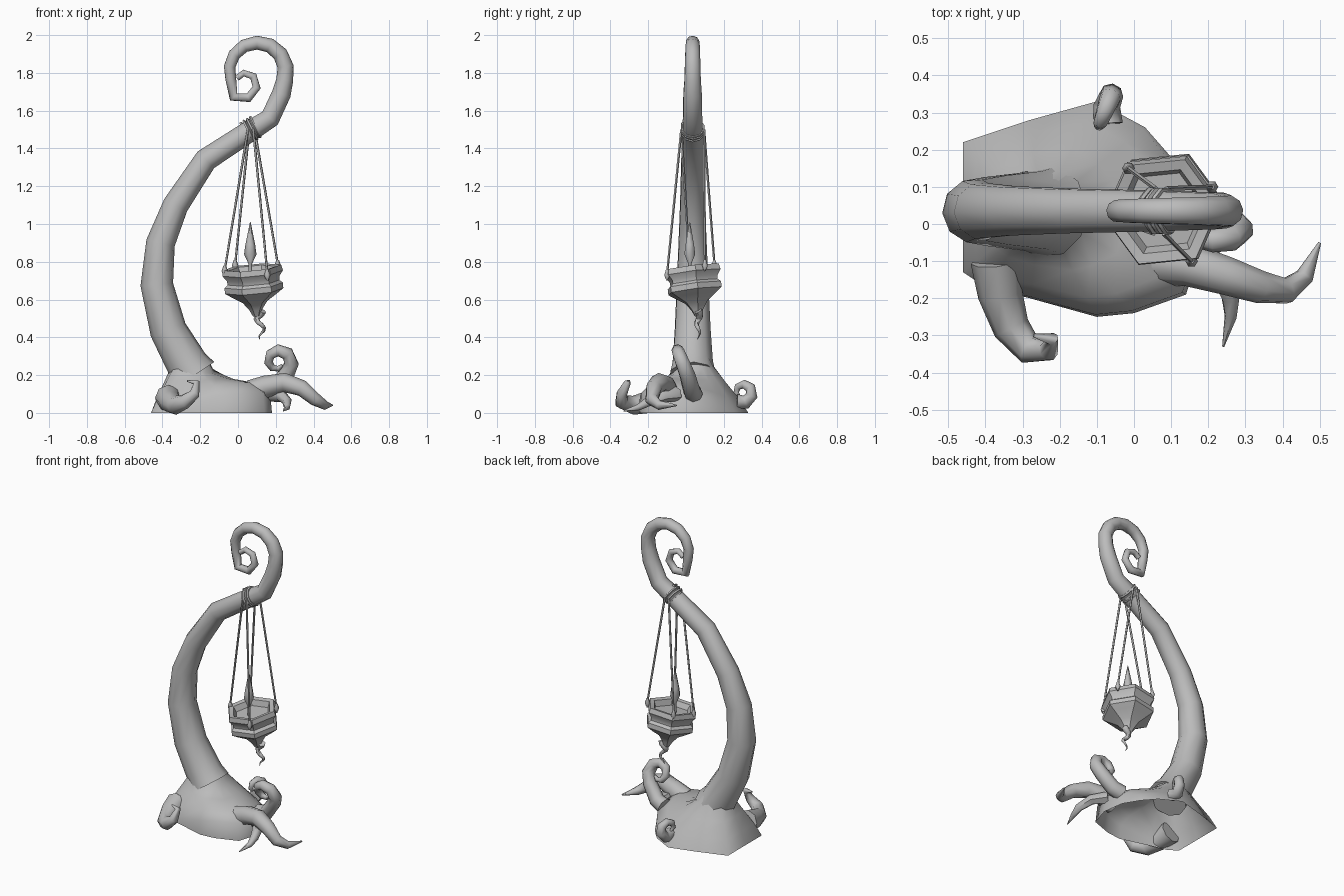
import bpy, bmesh, math
from mathutils import Vector, Matrix, Euler

cube = bpy.data.objects.get("Cube")
if cube:
    bpy.data.objects.remove(cube, do_unlink=True)

GREY = (0.5, 0.5, 0.5, 1)
mat = bpy.data.materials.new("plain grey")
mat.use_nodes = True
mat.diffuse_color = GREY
mat.node_tree.nodes["Principled BSDF"].inputs["Base Color"].default_value = GREY

RIGHT, BACK, UP = Vector((1, 0, 0)), Vector((0, 1, 0)), Vector((0, 0, 1))
DEPTH = BACK * .035


def finish(name, bm, angle=60):
    """Turn a bmesh into a shaded, coloured object."""
    mesh = bpy.data.meshes.new(name)
    bm.to_mesh(mesh)
    bm.free()
    mesh.materials.append(mat)
    part = bpy.data.objects.new(name, mesh)
    bpy.context.collection.objects.link(part)
    bpy.ops.object.select_all(action="DESELECT")
    part.select_set(True)
    bpy.context.view_layer.objects.active = part
    bpy.ops.object.shade_smooth_by_angle(angle=math.radians(angle))
    return part


def skin(bm, rings):
    """Join neighbouring rings with quads."""
    for lower, upper in zip(rings, rings[1:]):
        for i in range(len(lower)):
            bm.faces.new((lower[i - 1], lower[i], upper[i], upper[i - 1]))


def cap(bm, rings):
    """Close both ends of a row of rings."""
    bm.faces.new(rings[0])
    bm.faces.new(rings[-1])
    bmesh.ops.recalc_face_normals(bm, faces=bm.faces)


def around(radius, sides, across, along, turn=0):
    """Points of a regular polygon in the plane of two directions."""
    angles = [math.tau * k / sides + turn for k in range(sides)]
    return [radius * (math.cos(a) * across + math.sin(a) * along) for a in angles]


def taper(start, end, power=1):
    """Radius rule running from start to end."""
    return lambda t: end + (start - end) * (1 - t) ** power


def tube(name, path, radii, sides=8):
    """Sweep a round section along a path, radii being a list or a rule."""
    bm = bmesh.new()
    path = [Vector(p) for p in path]
    last = len(path) - 1
    if callable(radii):
        radii = [radii(i / last) for i in range(last + 1)]
    rings, across, previous = [], None, None
    for i, point in enumerate(path):
        tangent = (path[min(i + 1, last)] - path[max(i - 1, 0)]).normalized()
        if across is None:
            across = tangent.orthogonal().normalized()
        else:
            across = previous.rotation_difference(tangent) @ across
        previous = tangent
        section = around(radii[i], sides, across, tangent.cross(across))
        rings.append([bm.verts.new(point + offset) for offset in section])
    skin(bm, rings)
    cap(bm, rings)
    return finish(name, bm)


def lathe(name, profile, sides, turn=0, angle=30):
    """Revolve (radius, height) points about the upright axis."""
    bm = bmesh.new()
    rings = [[bm.verts.new(offset + UP * height)
              for offset in around(radius, sides, RIGHT, BACK, turn)]
             for radius, height in profile]
    skin(bm, rings)
    cap(bm, rings)
    return finish(name, bm, angle)


def curl(centre, across, along, start_radius, end_radius, start_turn, turns, steps):
    """Points of a spiral, with angles given in whole turns."""
    points = []
    for i in range(steps + 1):
        t = i / steps
        angle = math.tau * (start_turn + turns * t)
        radius = start_radius + (end_radius - start_radius) * t
        points.append(Vector(centre) + radius * (math.cos(angle) * across + math.sin(angle) * along))
    return points


# Mound: open underside, a plateau at the front and right, a slope at the back and left
outline = [(-.46, -.13), (-.4, -.17), (-.28, -.2), (-.1, -.25), (0, -.24), (.14, -.19), (.18, -.06),
           (.16, .08), (.1, .18), (.03, .26), (-.1, .33), (-.28, .28), (-.46, .22), (-.46, .04)]
collar = Vector((-.25, .04, 0))
bm = bmesh.new()
rings = []
# Each step: blend towards the trunk, height on the slope, height on the plateau
for blend, slope, plateau in ((0, 0, 0), (.03, .01, .11), (.25, .08, .16),
                              (.6, .17, .18), (.9, .25, .21), (1, .29, .29)):
    ring = []
    for x, y in outline:
        edge = Vector((x, y, 0))
        neck = collar + (edge - collar).normalized() * .09
        steepness = min(1, max(0, .5 + 2 * (x - y)))
        point = edge.lerp(neck, blend)
        point.z = slope + (plateau - slope) * steepness
        ring.append(bm.verts.new(point))
    rings.append(ring)
skin(bm, rings)
finish("mound", bm, angle=75)

# Curved trunk ending in a spiral hook
stem = [(-.23, .2), (-.27, .26), (-.37, .44), (-.43, .68), (-.41, .9),
        (-.33, 1.1), (-.17, 1.34), (.06, 1.49), (.17, 1.56), (.23, 1.69)]
stem_path = [RIGHT * x + DEPTH + UP * z for x, z in stem]
hook_path = curl(RIGHT * .1 + DEPTH + UP * 1.81, RIGHT, UP, .155, .145, -.05, .6, 8)
hook_path += curl(RIGHT * .03 + DEPTH + UP * 1.745, RIGHT, UP, .09, .045, .65, .75, 5)
stem_rule, hook_rule = taper(.125, .05, 2), taper(.045, .014)
trunk_radii = [stem_rule(i / len(stem_path)) for i in range(len(stem_path))]
trunk_radii += [hook_rule(i / len(hook_path)) for i in range(len(hook_path))]
tube("trunk", stem_path + hook_path, trunk_radii, sides=10)

# Roots
tube("long_root", [(.07, -.1, .11), (.15, -.11, .14), (.25, -.14, .16), (.34, -.17, .13),
                   (.41, -.18, .07), (.46, -.14, .04), (.5, -.05, .04)], taper(.065, .004, .6))
tube("spike_root", [(.16, -.05, .1), (.23, -.12, .09), (.26, -.2, .06), (.26, -.25, .03),
                    (.24, -.33, .01)], taper(.04, .003, .7), sides=6)
tube("front_root", [(-.37, -.1, .08), (-.36, -.19, .06), (-.33, -.28, .04), (-.28, -.34, .06),
                    (-.23, -.34, .1), (-.22, -.31, .16), (-.27, -.3, .17)], taper(.07, .005, .9))
tube("curled_root", [(.13, .04, .1), (.19, .03, .12)]
     + curl((.21, -.02, .27), RIGHT, UP - BACK * .4, .08, .03, -.15, 1.05, 8), taper(.05, .008, .8))
tube("back_root", [(-.07, .27, .06)]
     + curl((-.08, .3, .11), BACK + RIGHT * .4, UP, .055, .03, -.2, .85, 6), taper(.04, .008, .8))

# Hexagonal bowl, tilted as it hangs
rim = [(.11, .02), (.125, .055), (.155, .06), (.162, .03)]
waist = [(.14, 0), (.138, -.02), (.156, -.035), (.156, -.065)]
point = [(.12, -.09), (.065, -.125), (.035, -.165), (.018, -.2)]
bowl = lathe("lantern_bowl", rim + waist + point, 6, turn=.1)
bowl.matrix_world = (Matrix.Translation((.08, .04, .71))
                     @ Euler((math.radians(7), math.radians(-5), 0)).to_matrix().to_4x4())

# Twisted tail under the bowl
tail = []
for i in range(11):
    t = i / 10
    angle = math.tau * t * 1.6
    sway = RIGHT * math.cos(angle) + BACK * math.sin(angle) / 2
    tail.append(Vector((.11 + t / 50, .065, .54 - t * .15)) + sway * .018)
tube("bowl_tail", tail, taper(.022, .002), sides=6)

# Flame on its wick
flame = lathe("flame", [(.01, .7), (.01, .79), (.033, .84), (.026, .89), (.002, 1.01)], 6, angle=60)
flame.location = RIGHT * .065 + BACK * .02

# Hanging ropes, each tied in a knot at the rim
top = RIGHT * .07 + DEPTH + UP * 1.5
rope_ends = {"left_front": (.155, -.1, .74), "left_back": (.21, .1, .79),
             "right_front": (-.07, .02, .76), "right_back": (-.015, .15, .79)}
for place, end in rope_ends.items():
    end = Vector(end)
    side = BACK if end.y > DEPTH.y else -BACK
    start = top + side * .06 + RIGHT * (end.x - top.x) / 8
    tube(place + "_rope", [start, start.lerp(end, .5), end, end - UP * .04], taper(.007, .006), sides=5)
    knot = lathe(place + "_rope_knot", [(.01, -.03), (.017, -.01), (.007, .02)], 6, angle=60)
    knot.location = end

# Rope wound around the trunk
along = Vector((.85, 0, .52))
outward = along.cross(BACK)
winding = curl(top, outward, BACK, .058, .058, 0, 3, 30)
winding = [p + along * (i / 30 - .5) * .06 for i, p in enumerate(winding)]
tube("rope_winding", winding, taper(.008, .008), sides=5)
